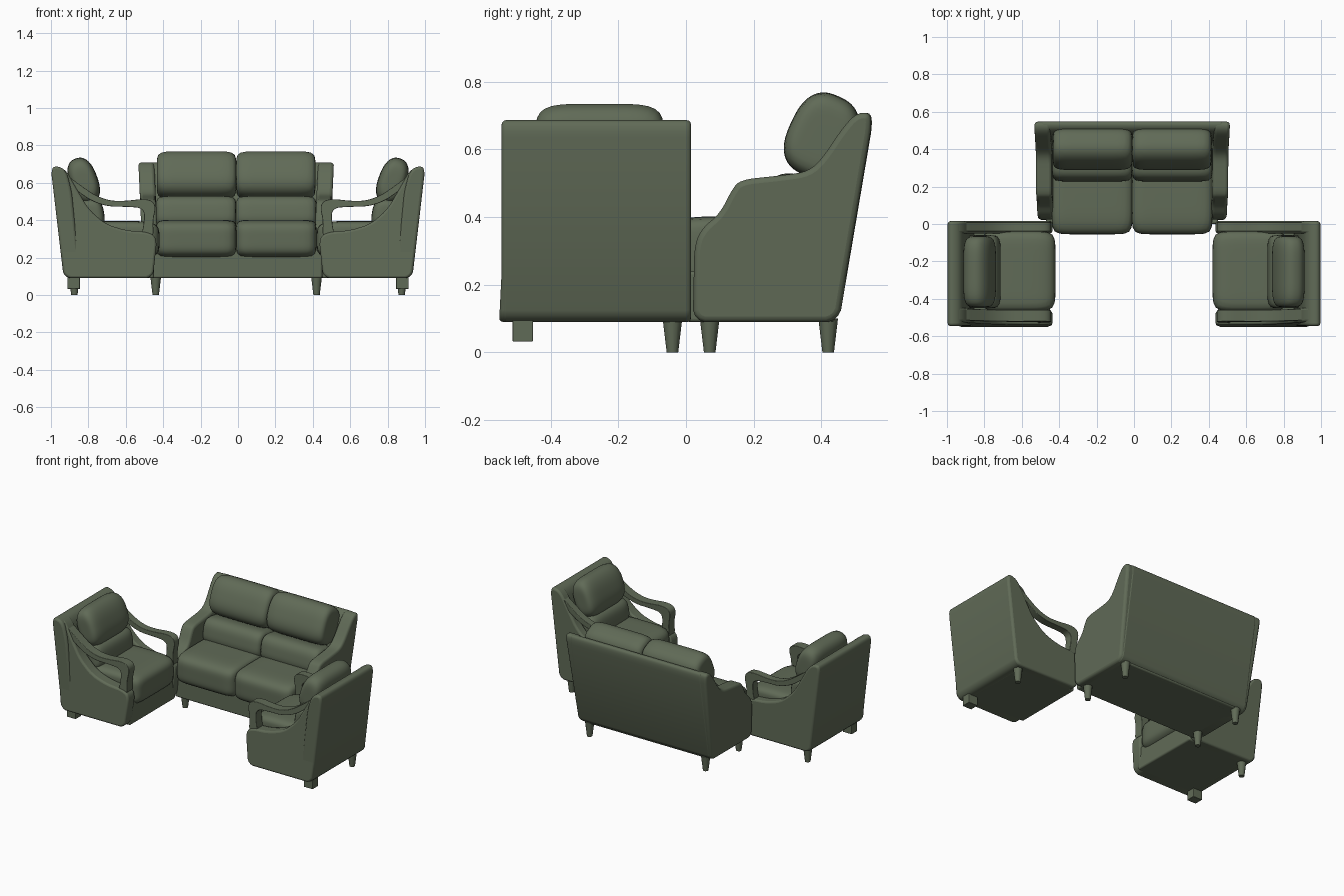
import bpy, bmesh, math
from mathutils import Matrix, Vector

if "Cube" in bpy.data.objects:
    bpy.data.objects.remove(bpy.data.objects["Cube"])

green = bpy.data.materials.new("dark_olive_green")
green.diffuse_color = (0.118, 0.146, 0.095, 1)
green.use_nodes = True
green.node_tree.nodes["Principled BSDF"].inputs["Base Color"].default_value = green.diffuse_color


def finish(bm, name, frame, bevel=0.0, angle=40):
    """Place the mesh in its furniture frame, shade it and round its edges."""
    bm.transform(frame)
    bmesh.ops.recalc_face_normals(bm, faces=bm.faces[:])
    me = bpy.data.meshes.new(name)
    bm.to_mesh(me)
    bm.free()
    me.materials.append(green)
    ob = bpy.data.objects.new(name, me)
    bpy.context.collection.objects.link(ob)
    if bevel:
        mod = ob.modifiers.new("rounded_edges", 'BEVEL')
        mod.width, mod.segments, mod.limit_method = bevel, 3, 'ANGLE'
        mod.angle_limit = math.radians(40)
    bpy.ops.object.select_all(action='DESELECT')
    ob.select_set(True)
    bpy.context.view_layer.objects.active = ob
    bpy.ops.object.shade_smooth_by_angle(angle=math.radians(angle))


def soften(points, cut=0.025, rounds=2):
    """Round off the corners of a closed outline."""
    pts = [Vector(p) for p in points]
    for _ in range(rounds):
        out = []
        for a, b in zip(pts, pts[1:] + pts[:1]):
            t = min(0.25, cut / (b - a).length)
            out += [a.lerp(b, t), b.lerp(a, t)]
        pts, cut = out, cut * 0.4
    return pts


def panel(name, frame, outline, x0, x1, lean=0.0, bevel=0.012):
    """Side outline in (depth, height) given a width from x0 to x1."""
    bm = bmesh.new()
    pts = soften(outline)
    rings = [[bm.verts.new((x + lean * (p.y - 0.09), p.x, p.y)) for p in pts] for x in (x0, x1)]
    bm.faces.new(rings[0])
    bm.faces.new(rings[1][::-1])
    n = len(pts)
    for i in range(n):
        j = (i + 1) % n
        bm.faces.new((rings[0][j], rings[0][i], rings[1][i], rings[1][j]))
    finish(bm, name, frame, bevel)


def cushion(name, frame, centre, half, tilt=0, section=3.0, ends=7.0):
    """Puffy block: 'section' sets roundness of the side profile, 'ends' that of the ends."""
    bm = bmesh.new()
    bmesh.ops.create_cube(bm, size=2)
    bmesh.ops.subdivide_edges(bm, edges=bm.edges[:], cuts=15, use_grid_fill=True)
    for v in bm.verts:
        x, y, z = (math.tan(c * math.pi / 4) for c in v.co)
        s = (abs(y) ** section + abs(z) ** section) ** (1 / section)
        r = (s ** ends + abs(x) ** ends) ** (1 / ends)
        v.co = Vector((x, y, z)) / r
    bm.transform(Matrix.Translation(centre) @ Matrix.Rotation(math.radians(tilt), 4, 'X')
                 @ Matrix.Diagonal((*half, 1)))
    finish(bm, name, frame, angle=70)


def block(name, frame, lo, hi, bevel=0.01):
    bm = bmesh.new()
    bmesh.ops.create_cube(bm, size=1)
    for v in bm.verts:
        v.co = [a + (b - a) * (c + 0.5) for a, b, c in zip(lo, hi, v.co)]
    finish(bm, name, frame, bevel)


def leg(name, frame, x, y):
    bm = bmesh.new()
    bmesh.ops.create_cone(bm, cap_ends=True, segments=12, radius1=0.017, radius2=0.029, depth=0.1)
    bm.transform(Matrix.Translation((x, y, 0.05)))
    finish(bm, name, frame)


# ---- Two-seat sofa ----
sofa = Matrix.Translation((-0.01, 0, 0))
sofa_arm = [(0.02, 0.09), (0.45, 0.09), (0.55, 0.68), (0.54, 0.71), (0.50, 0.705), (0.46, 0.66),
            (0.40, 0.57), (0.36, 0.535), (0.30, 0.525), (0.16, 0.51), (0.135, 0.48),
            (0.10, 0.41), (0.05, 0.37), (0.025, 0.32)]
sofa_back = [(0.36, 0.09), (0.452, 0.09), (0.552, 0.68), (0.542, 0.712), (0.50, 0.70), (0.46, 0.62)]
panel("sofa_back", sofa, sofa_back, -0.485, 0.485)
block("sofa_base", sofa, (-0.46, 0.0, 0.09), (0.46, 0.44, 0.24))
for s, side in ((-1, "left"), (1, "right")):
    panel(f"sofa_arm_{side}", sofa, sofa_arm, s * 0.41, s * 0.495, lean=s * 0.045, bevel=0.016)
    cushion(f"sofa_seat_{side}", sofa, (s * 0.214, 0.145, 0.30), (0.215, 0.2, 0.102), 0, 4.5, 9)
    cushion(f"sofa_lower_back_{side}", sofa, (s * 0.214, 0.33, 0.435), (0.213, 0.10, 0.09), -10, 3, 9)
    cushion(f"sofa_head_pillow_{side}", sofa, (s * 0.212, 0.40, 0.64), (0.212, 0.098, 0.127), -25, 2.6, 8)
    leg(f"sofa_front_leg_{side}", sofa, s * 0.43, 0.07)
    leg(f"sofa_rear_leg_{side}", sofa, s * 0.43, 0.42)

# ---- Two armchairs facing each other; local x = -world y, local y = distance from centre ----
chair_side = [(0.455, 0.09), (0.93, 0.09), (0.998, 0.67), (0.975, 0.69), (0.92, 0.67), (0.87, 0.58),
              (0.80, 0.46), (0.71, 0.38), (0.60, 0.345), (0.47, 0.335), (0.433, 0.30)]
chair_back = [(0.84, 0.09), (0.932, 0.09), (1.0, 0.67), (0.975, 0.692), (0.92, 0.67), (0.89, 0.56)]
chair_arm = [(0.94, 0.66), (0.84, 0.585), (0.76, 0.53), (0.68, 0.503), (0.60, 0.503), (0.50, 0.515),
             (0.45, 0.50), (0.44, 0.46), (0.455, 0.40), (0.45, 0.30), (0.52, 0.30), (0.50, 0.40),
             (0.505, 0.465), (0.60, 0.472), (0.69, 0.472), (0.78, 0.50), (0.86, 0.555), (0.94, 0.62)]
for s, side in ((-1, "left"), (1, "right")):
    chair = Matrix(((0, s, 0, 0), (-1, 0, 0, 0), (0, 0, 1, 0), (0, 0, 0, 1)))
    panel(f"chair_back_{side}", chair, chair_back, -0.015, 0.545, bevel=0.014)
    block(f"chair_base_{side}", chair, (0.02, 0.45, 0.09), (0.5, 0.88, 0.24))
    for end, x0, x1, lean in (("inner", -0.015, 0.05, 0), ("outer", 0.475, 0.552, -0.05)):
        panel(f"chair_side_{end}_{side}", chair, chair_side, x0, x1, lean)
        panel(f"chair_arm_{end}_{side}", chair, chair_arm, x0 + 0.005, x1 - 0.01, lean, 0.009)
    cushion(f"chair_seat_{side}", chair, (0.252, 0.62, 0.295), (0.212, 0.2, 0.1), 0, 4.5, 8)
    cushion(f"chair_lower_back_{side}", chair, (0.255, 0.81, 0.425), (0.195, 0.095, 0.085), -10, 3, 7)
    cushion(f"chair_head_pillow_{side}", chair, (0.255, 0.825, 0.61), (0.19, 0.075, 0.127), -20, 2.4, 5)
    leg(f"chair_inner_leg_{side}", chair, 0.04, 0.875)
    block(f"chair_outer_foot_{side}", chair, (0.452, 0.845, 0.032), (0.512, 0.912, 0.1), 0.003)
